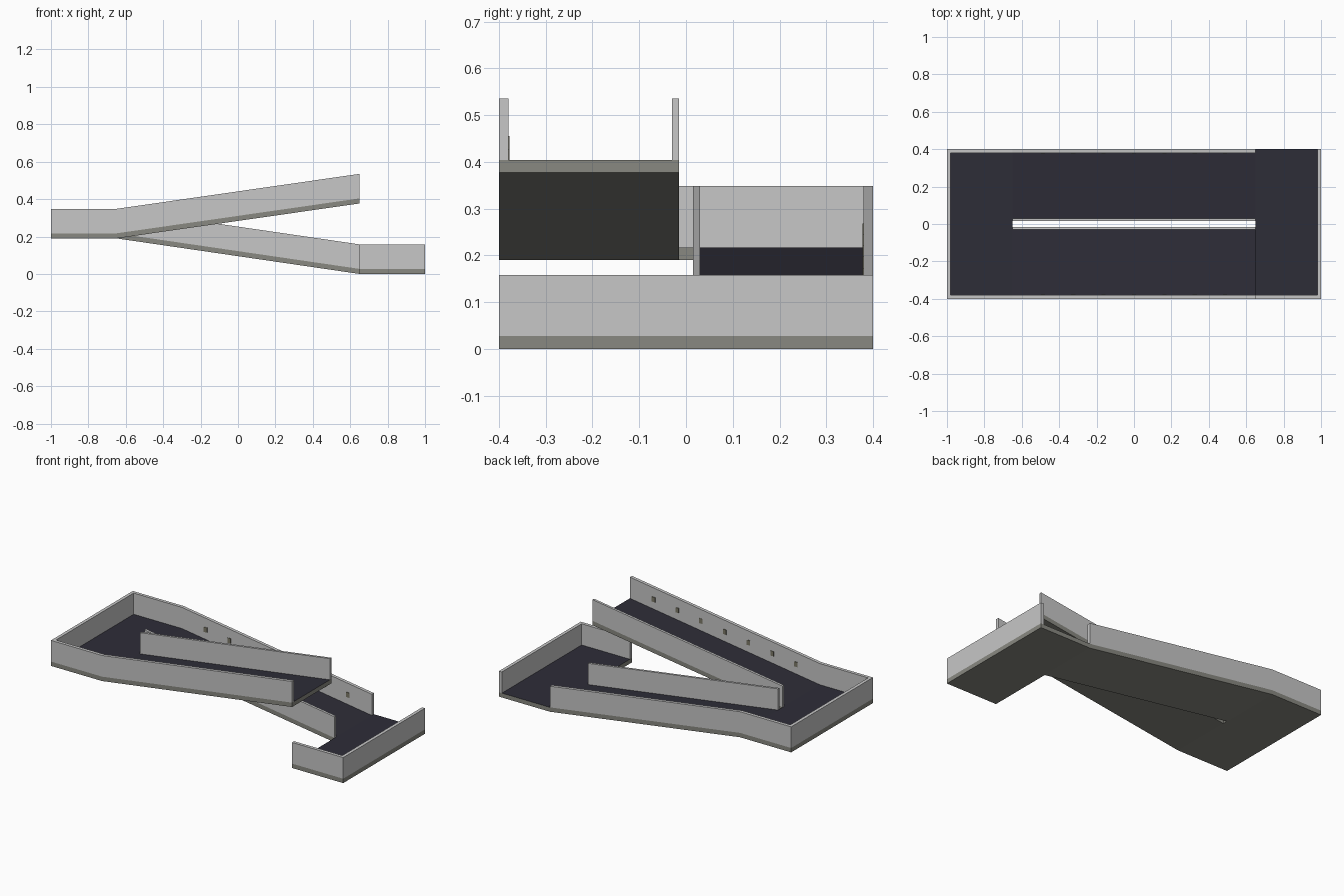
import bpy
import bmesh

cube = bpy.data.objects.get("Cube")
if cube:
    bpy.data.objects.remove(cube, do_unlink=True)


def material(name, rgb):
    m = bpy.data.materials.new(name)
    m.use_nodes = True
    m.diffuse_color = (*rgb, 1)
    m.node_tree.nodes["Principled BSDF"].inputs["Base Color"].default_value = (*rgb, 1)
    return m


CONCRETE = material("light grey wall", (0.57, 0.57, 0.57))
SLAB = material("olive grey slab", (0.25, 0.25, 0.22))
DECK = material("dark deck", (0.027, 0.026, 0.039))
LAMP = material("lamp", (0.2, 0.19, 0.14))

END, RAMP, HALF = 1.0, 0.65, 0.4      # half length, ramp end, half width
THICK, PARAPET = 0.027, 0.131         # slab thickness, wall height
OUTER, INNER, GAP = 0.02, 0.015, 0.015
LOW, MID, HIGH = 0.0, 0.19, 0.377     # slab undersides


def prism(name, path, y0, y1, base, height, mats):
    """Extrude a strip that follows an (x, z) path across y; upward faces use the last material."""
    profile = [(x, z + base) for x, z in path]
    profile += [(x, z + base + height) for x, z in reversed(path)]
    bm = bmesh.new()
    face = bm.faces.new([bm.verts.new((x, y0, z)) for x, z in profile])
    new = bmesh.ops.extrude_face_region(bm, geom=[face])["geom"]
    bmesh.ops.translate(bm, vec=(0, y1 - y0, 0),
                        verts=[v for v in new if isinstance(v, bmesh.types.BMVert)])
    bmesh.ops.recalc_face_normals(bm, faces=bm.faces)
    for f in bm.faces:
        f.material_index = len(mats) - 1 if f.normal.z > 0.5 else 0
    mesh = bpy.data.meshes.new(name)
    bm.to_mesh(mesh)
    bm.free()
    for m in mats:
        mesh.materials.append(m)
    obj = bpy.data.objects.new(name, mesh)
    bpy.context.collection.objects.link(obj)
    return obj


def slab(name, path, y0, y1):
    prism(name, path, y0, y1, 0, THICK, [SLAB, DECK])


def wall(name, path, y0, y1):
    prism(name, path, y0, y1, THICK, PARAPET, [CONCRETE])


upper_landing = [(-END, MID), (-RAMP, MID)]
lower_landing = [(RAMP, LOW), (END, LOW)]
lower_ramp = [(-RAMP, MID), (RAMP, LOW)]
upper_ramp = [(-RAMP, MID), (RAMP, HIGH)]

# Decks
slab("upper_landing_slab", upper_landing, -HALF, HALF)
slab("lower_landing_slab", lower_landing, -HALF, HALF)
slab("lower_ramp_slab", lower_ramp, GAP, HALF)
slab("upper_ramp_slab", upper_ramp, -HALF, -GAP)

# Outer walls
wall("back_outer_wall", upper_landing + lower_ramp[1:], HALF - OUTER, HALF)
wall("front_outer_wall", upper_landing + upper_ramp[1:], -HALF, -HALF + OUTER)
wall("lower_landing_front_wall", lower_landing, -HALF, -HALF + OUTER)
wall("upper_landing_end_wall", [(-END, MID), (-END + OUTER, MID)],
     -HALF + OUTER, HALF - OUTER)
wall("lower_landing_end_wall", [(END - OUTER, LOW), (END, LOW)], -HALF + OUTER, HALF)

# Walls beside the central gap
wall("lower_ramp_inner_wall", lower_ramp, GAP, GAP + INNER)
wall("upper_ramp_inner_wall", upper_ramp, -GAP - INNER, -GAP)

# Small lamps on the inside of the outer walls
for side, label, ramp in ((1, "back", lower_ramp), (-1, "front", upper_ramp)):
    (xa, za), (xb, zb) = ramp
    slope = (zb - za) / (xb - xa)
    face = side * (HALF - OUTER)
    y0, y1 = sorted((face, face - side * 0.003))
    for i in range(1, 8):
        x = xa + (xb - xa) * i / 8
        z = za + slope * (x - xa)
        prism(f"{label}_lamp_{i}", [(x - 0.011, z), (x + 0.011, z)],
              y0, y1, THICK + 0.045, 0.03, [LAMP])
